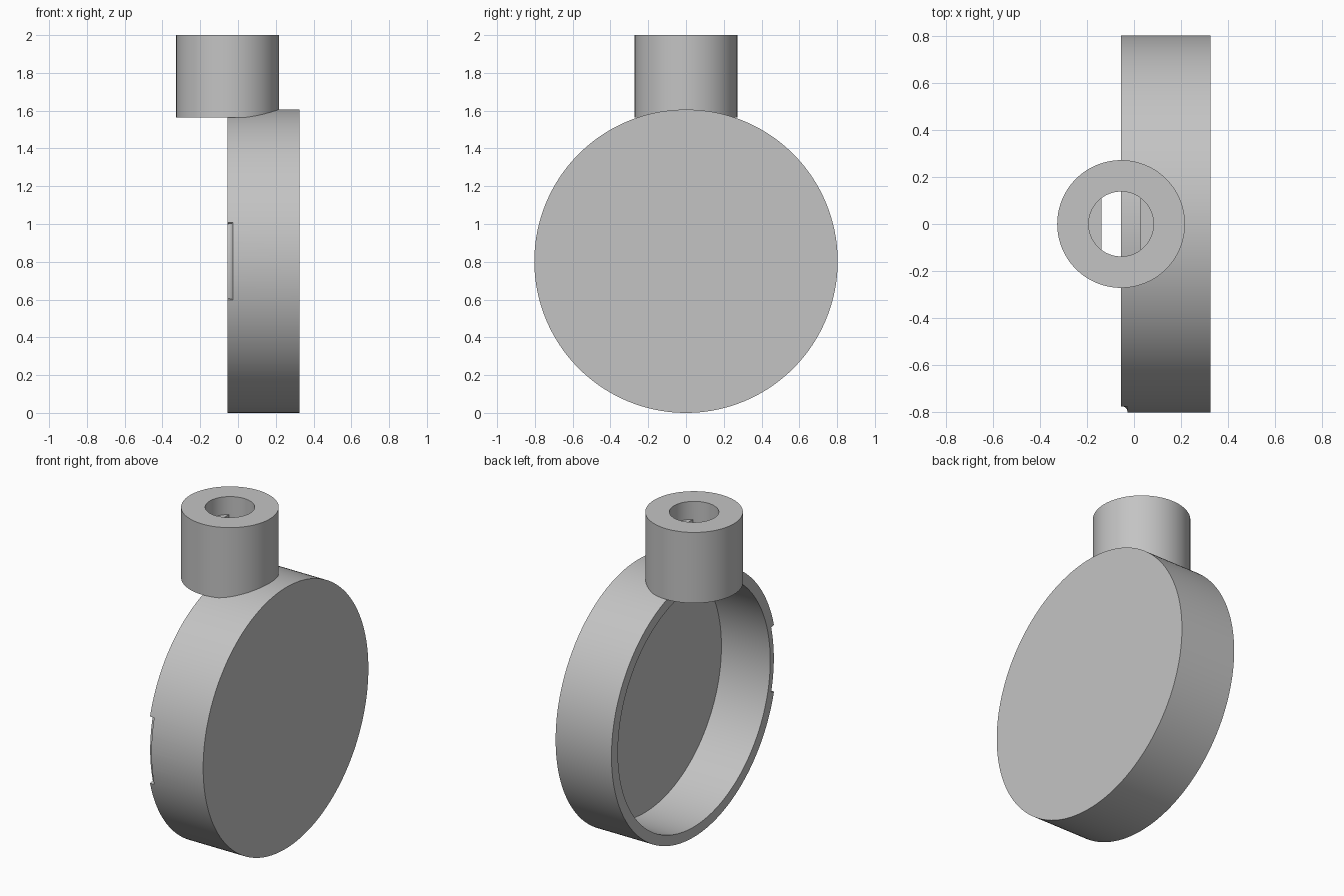
import bpy, bmesh, math
from mathutils import Vector, Matrix

if "Cube" in bpy.data.objects:
    bpy.data.objects.remove(bpy.data.objects["Cube"], do_unlink=True)

RIM_X = -0.055      # open face of the cup, also the collar axis
BACK_X = 0.325      # closed face of the cup
R = 0.803           # cup radius, also the height of its axis
TOP, BASE = 2.0, 1.565

grey = bpy.data.materials.new("plain grey")
grey.use_nodes = True
grey.diffuse_color = (0.55, 0.55, 0.55, 1)
grey.node_tree.nodes["Principled BSDF"].inputs["Base Color"].default_value = grey.diffuse_color


def cylinder(name, radius, start, end, sides=128):
    """Solid cylinder between two points."""
    a, b = Vector(start), Vector(end)
    turn = Vector((0, 0, 1)).rotation_difference(b - a).to_matrix()
    bpy.ops.mesh.primitive_cylinder_add(
        vertices=sides, radius=radius, depth=(b - a).length,
        location=(a + b) / 2, rotation=turn.to_euler())
    ob = bpy.context.object
    ob.name = name
    ob.data.materials.append(grey)
    return ob


def cut(ob, cutter):
    """Subtract the cutter from the object and discard it."""
    cutter.hide_render = True
    mod = ob.modifiers.new("cut", 'BOOLEAN')
    mod.operation, mod.solver, mod.object = 'DIFFERENCE', 'EXACT', cutter
    bpy.ops.object.select_all(action='DESELECT')
    bpy.context.view_layer.objects.active = ob
    ob.select_set(True)
    bpy.ops.object.modifier_apply(modifier=mod.name)
    bpy.data.objects.remove(cutter, do_unlink=True)


def arc_rod(name, radius, half_angle):
    """Round rod bent along the front of the cup's rim."""
    bm = bmesh.new()
    place = (Matrix.Translation((RIM_X, -R, R))
             @ Matrix.Rotation(-half_angle, 4, 'X'))
    hub = Matrix.Translation((0, 0, R)) @ Matrix.Rotation(-half_angle, 4, 'X')
    place = hub @ Matrix.Translation((RIM_X, -R, 0))
    disc = bmesh.ops.create_circle(bm, cap_ends=True, segments=24, radius=radius, matrix=place)
    start = disc["verts"][0].link_faces[0]
    end = bmesh.ops.spin(bm, geom=[start] + list(start.edges) + list(start.verts),
                         cent=(RIM_X, 0, R), axis=(1, 0, 0),
                         angle=2 * half_angle, steps=12, use_duplicate=False)
    # Close the starting end if the spin consumed its face
    bmesh.ops.holes_fill(bm, edges=[e for e in bm.edges if e.is_boundary], sides=0)
    bmesh.ops.recalc_face_normals(bm, faces=bm.faces)
    mesh = bpy.data.meshes.new(name)
    bm.to_mesh(mesh)
    bm.free()
    ob = bpy.data.objects.new(name, mesh)
    ob.data.materials.append(grey)
    bpy.context.collection.objects.link(ob)
    return ob


# Shallow round cup lying on its side, with a grip notch in the front of the rim
cup = cylinder("round_cup", R, (RIM_X, 0, R), (BACK_X, 0, R), 192)
cut(cup, cylinder("cup_hollow", 0.74, (RIM_X - 0.1, 0, R), (BACK_X - 0.048, 0, R), 192))
cut(cup, arc_rod("notch_cutter", 0.028, math.radians(14.8)))

# Collar on top, with a round socket that narrows to a flat-sided hole
collar = cylinder("collar", 0.272, (RIM_X, 0, BASE), (RIM_X, 0, TOP))
cut(collar, cylinder("socket_cutter", 0.138, (RIM_X, 0, TOP - 0.11), (RIM_X, 0, TOP + 0.1)))

hole = cylinder("hole_cutter", 0.138, (RIM_X, 0, BASE - 0.1), (RIM_X, 0, TOP - 0.05))
for side in (-1, 1):
    bpy.ops.mesh.primitive_cube_add(size=1, location=(RIM_X + side * 0.183, 0, 1.75))
    flat = bpy.context.object
    flat.scale = (0.2, 0.6, 1)
    bpy.context.view_layer.update()
    cut(hole, flat)
cut(collar, hole)

# Smooth round walls, crisp edges
for ob in (cup, collar):
    bpy.ops.object.select_all(action='DESELECT')
    bpy.context.view_layer.objects.active = ob
    ob.select_set(True)
    bpy.ops.object.shade_smooth_by_angle(angle=math.radians(30))
